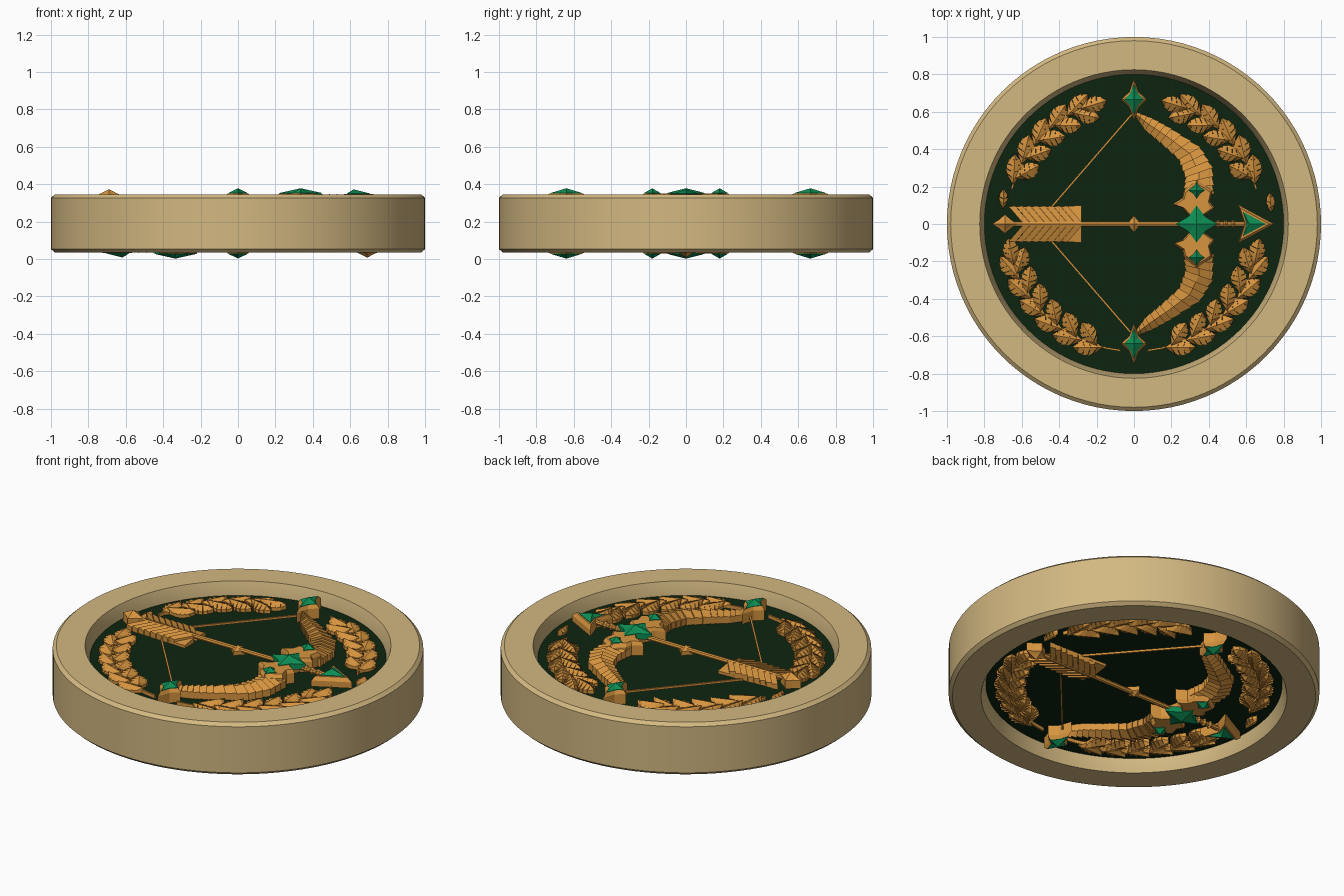
import bpy, bmesh, math
from mathutils import Vector, Matrix

cube = bpy.data.objects.get("Cube")
if cube:
    bpy.data.objects.remove(cube, do_unlink=True)

MID = 0.19      # height of the middle plane
FLOOR = 0.08    # recessed floor, measured from the middle plane


def material(name, rgb, rough=0.5):
    m = bpy.data.materials.new(name)
    m.use_nodes = True
    m.diffuse_color = (*rgb, 1)
    bsdf = m.node_tree.nodes["Principled BSDF"]
    bsdf.inputs["Base Color"].default_value = (*rgb, 1)
    bsdf.inputs["Roughness"].default_value = rough
    return m


SAND = material("pale sand", (0.65, 0.48, 0.22))
GOLD = material("warm gold", (0.68, 0.30, 0.05))
DARK = material("dark green", (0.004, 0.018, 0.005))
GEM = material("emerald", (0.004, 0.27, 0.09))


def finish(bm, name, mat, both_sides=True):
    """Make the object, and its copy turned over for the reverse side."""
    bmesh.ops.remove_doubles(bm, verts=bm.verts, dist=1e-5)
    bmesh.ops.recalc_face_normals(bm, faces=bm.faces)
    me = bpy.data.meshes.new(name)
    bm.to_mesh(me)
    bm.free()
    me.materials.append(mat)
    for side in (("front", 0), ("reverse", math.pi))[: 2 if both_sides else 1]:
        label = f"{name}_{side[0]}" if both_sides else name
        ob = bpy.data.objects.new(label, me)
        ob.location.z = MID
        ob.rotation_euler.y = side[1]
        bpy.context.collection.objects.link(ob)
    return ob


def loft(bm, outline, rings, centre=(0, 0)):
    """Stack scaled copies of a flat outline; rings are (scale, height)."""
    cx, cy = centre
    rows = [[bm.verts.new((cx + (x - cx) * s, cy + (y - cy) * s, z)) for x, y in outline]
            for s, z in rings]
    n = len(outline)
    for a, b in zip(rows, rows[1:]):
        for i in range(n):
            j = (i + 1) % n
            bm.faces.new((a[i], a[j], b[j], b[i]))
    bm.faces.new(rows[0])
    if rings[-1][0] > 0:
        bm.faces.new(rows[-1])


def slab(bm, top, low):
    """Solid under a sloping top face."""
    up = [bm.verts.new(p) for p in top]
    dn = [bm.verts.new((p[0], p[1], low)) for p in top]
    bm.faces.new(up)
    bm.faces.new(dn)
    for i in range(len(top)):
        j = (i + 1) % len(top)
        bm.faces.new((up[i], up[j], dn[j], dn[i]))


def barbs(bm, base, angle, length, width, sweep, count, low, high, sides=(1, -1)):
    """Ridged leaf or feather made of slanted overlapping barbs."""
    base = Vector(base)
    d = Vector((math.cos(angle), math.sin(angle)))
    n = Vector((-d.y, d.x))
    for s in sides:
        for i in range(count):
            t0, t1 = i / count, (i + 1) / count
            r0, r1 = base + d * length * t0, base + d * length * t1
            e0 = r0 + d * sweep * (1 - t0) + n * s * width(t0) * 0.9
            e1 = r1 + d * sweep * (1 - t1) + n * s * width(t1) * 1.05
            drop = (high - low) * 0.6
            slab(bm, [(*r0, high), (*r1, high), (*e1, high - drop * 0.7), (*e0, high - drop)], low)


def star(cx, cy, rx, ry, waist=0.36):
    pts = []
    for k in range(8):
        a, r = k * math.pi / 4, 1 if k % 2 == 0 else waist * 1.41
        pts.append((cx + rx * r * math.cos(a), cy + ry * r * math.sin(a)))
    return pts


def rod(bm, x0, x1, r0, r1, h, sides=8):
    m = Matrix.Translation(((x0 + x1) / 2, 0, h)) @ Matrix.Rotation(math.pi / 2, 4, 'Y')
    bmesh.ops.create_cone(bm, cap_ends=True, segments=sides, radius1=r0, radius2=r1,
                          depth=x1 - x0, matrix=m)


# Outer ring: a turned profile with chamfered rims
bm = bmesh.new()
half = [(0.80, 0.0), (0.80, FLOOR), (0.825, 0.155), (0.98, 0.155), (1.0, 0.137)]
profile = half + [(r, -h) for r, h in reversed(half[1:])]
SEG = 96
rows = [[bm.verts.new((r * math.cos(k * math.tau / SEG), r * math.sin(k * math.tau / SEG), h))
         for r, h in profile] for k in range(SEG)]
for k in range(SEG):
    a, b = rows[k], rows[(k + 1) % SEG]
    for i in range(len(profile)):
        j = (i + 1) % len(profile)
        bm.faces.new((a[i], a[j], b[j], b[i]))
ring = finish(bm, "outer_ring", SAND, False)
bpy.ops.object.select_all(action='DESELECT')
ring.select_set(True)
bpy.context.view_layer.objects.active = ring
bpy.ops.object.shade_smooth_by_angle(angle=math.radians(20))

# Recessed floor disc
bm = bmesh.new()
bmesh.ops.create_cone(bm, cap_ends=True, segments=SEG, radius1=0.805, radius2=0.805, depth=2 * FLOOR)
finish(bm, "floor_disc", DARK, False)

# Bow limbs: overlapping scales between an inner and an outer edge
OUTER = [(0.01, 0.60), (0.10, 0.565), (0.20, 0.51), (0.355, 0.41), (0.42, 0.30), (0.425, 0.16)]
INNER = [(0.01, 0.57), (0.06, 0.50), (0.14, 0.435), (0.24, 0.345), (0.275, 0.25), (0.265, 0.16)]


def along(pts, t):
    f = min(t, 0.9999) * (len(pts) - 1)
    i = int(f)
    return Vector(pts[i]).lerp(Vector(pts[i + 1]), f - i)


bm = bmesh.new()
SCALES = 15
for s in (1, -1):
    for k in range(SCALES):
        edge = []
        for t, grow in ((k / SCALES, 0.94), ((k + 1) / SCALES, 1.06)):
            o, i = along(OUTER, t), along(INNER, t)
            mid = (o + i) / 2
            edge.append([(p.x, s * p.y) for p in (mid + (i - mid) * grow, mid, mid + (o - mid) * grow)])
        (i0, m0, o0), (i1, m1, o1) = edge
        slab(bm, [(*i0, 0.115), (*m0, 0.138), (*m1, 0.15), (*i1, 0.125)], FLOOR)
        slab(bm, [(*o0, 0.115), (*m0, 0.138), (*m1, 0.15), (*o1, 0.125)], FLOOR)
finish(bm, "bow_limbs", GOLD)

# Bow grip: horned pieces meeting at a narrow waist
bm = bmesh.new()
right = [(0.36, 0), (0.372, 0.045), (0.432, 0.085), (0.405, 0.12), (0.42, 0.18)]
left = [(0.335, 0.235), (0.27, 0.18), (0.26, 0.14), (0.205, 0.105), (0.26, 0.085), (0.295, 0.045), (0.305, 0)]
for s in (1, -1):
    loft(bm, [(x, s * y) for x, y in right + left],
         [(1, FLOOR), (1, 0.14), (0.88, 0.16)], (0.335, s * 0.09))
finish(bm, "bow_grip", GOLD)

# Gems in star frames: centre x, y and half sizes
SETTINGS = [("upper_tip", 0, 0.665, 0.07, 0.115), ("lower_tip", 0, -0.64, 0.07, 0.115),
            ("upper_grip", 0.335, 0.18, 0.06, 0.06), ("lower_grip", 0.335, -0.18, 0.06, 0.06),
            ("middle", 0.335, 0, 0.125, 0.11)]
for name, cx, cy, rx, ry in SETTINGS:
    inner = 0.9 if name == "middle" else 0.72
    if name != "middle":
        bm = bmesh.new()
        loft(bm, star(cx, cy, rx, ry), [(1, FLOOR), (1, 0.14), (0.78, 0.16)], (cx, cy))
        finish(bm, name + "_frame", GOLD)
    bm = bmesh.new()
    loft(bm, star(cx, cy, rx * inner, ry * inner, 0.4), [(1, 0.13), (1, 0.163), (0, 0.188)], (cx, cy))
    finish(bm, name + "_gem", GEM)

# Bow string
bm = bmesh.new()
for s in (1, -1):
    a, b = Vector((0.0, s * 0.60)), Vector((-0.52, 0.0))
    n = (b - a).orthogonal().normalized() * 0.005
    slab(bm, [(*p, 0.112) for p in (a + n, b + n, b - n, a - n)], 0.10)
finish(bm, "bow_string", GOLD)

# Arrow shaft with collars and a small centre stud
bm = bmesh.new()
rod(bm, -0.66, 0.62, 0.014, 0.014, 0.135)
for x in (0.45, 0.49, 0.53):
    rod(bm, x - 0.012, x, 0.013, 0.023, 0.135)
    rod(bm, x, x + 0.012, 0.023, 0.013, 0.135)
loft(bm, star(0, 0, 0.045, 0.045, 0.45), [(1, 0.11), (1, 0.135), (0, 0.158)])
finish(bm, "arrow_shaft", GOLD)

# Arrow feathers and nock
bm = bmesh.new()
for s in (1, -1):
    barbs(bm, (-0.59, s * 0.012), 0, 0.31, lambda t: 0.083, 0, 1, 0.10, 0.13, (s,))
    for k in range(8):
        x = -0.60 + k * 0.04
        slab(bm, [(x, s * 0.012, 0.15), (x + 0.038, s * 0.012, 0.142),
                  (x - 0.035, s * 0.097, 0.132), (x - 0.07, s * 0.093, 0.14)], 0.105)
finish(bm, "arrow_feathers", GOLD)
bm = bmesh.new()
loft(bm, star(-0.69, 0, 0.068, 0.052, 0.46), [(1, 0.10), (1, 0.15), (0.65, 0.16), (0, 0.183)], (-0.69, 0))
finish(bm, "arrow_nock", GOLD)

# Arrowhead with its gem
bm = bmesh.new()
head = [(0.75, 0), (0.555, 0.105), (0.59, 0.0), (0.555, -0.105)]
loft(bm, head, [(1, 0.10), (1, 0.135), (0.8, 0.157)], (0.62, 0))
finish(bm, "arrowhead", GOLD)
bm = bmesh.new()
loft(bm, [(0.705, 0), (0.583, 0.065), (0.603, 0), (0.583, -0.065)],
     [(1, 0.13), (1, 0.16), (0, 0.182)], (0.617, 0))
finish(bm, "arrowhead_gem", GEM)

# Laurel wreath: leaf pairs climbing each side, with a gap at the arrow
def leaf_width(t):
    return 0.046 * math.sin(math.pi * min(1, 0.12 + 0.88 * t)) ** 0.8


bm = bmesh.new()
R = 0.68
for s in (1, -1):
    def leaf(deg, splay, length, high):
        a = math.radians(deg)
        heading = a + math.pi / 2 + math.radians(splay)
        if s < 0:
            a, heading = math.pi - a, math.pi - heading
        barbs(bm, (R * math.cos(a), R * math.sin(a)), heading, length,
              leaf_width, 0.03, 5, FLOOR, high)

    for start, count in ((-76, 6), (18, 5)):
        for k in range(count):
            deg = start + k * 10
            leaf(deg, -14, 0.165, 0.112)
            leaf(deg + 3, 40, 0.15, 0.118)
        leaf(start + count * 10 - 3, 8, 0.15, 0.122)
    # stems
    for lo, hi in ((-84, -18), (16, 62)):
        steps = 10
        for k in range(steps):
            quad = []
            for t, r in ((k, R - 0.005), (k + 1, R - 0.005), (k + 1, R + 0.005), (k, R + 0.005)):
                a = math.radians(lo + (hi - lo) * t / steps)
                quad.append((s * r * math.cos(a), r * math.sin(a), 0.1))
            slab(bm, quad, FLOOR)
# lone small leaves beside the arrow
barbs(bm, (0.735, 0.06), math.radians(95), 0.11, lambda t: leaf_width(t) * 0.55, 0.02, 4, FLOOR, 0.11)
barbs(bm, (-0.70, 0.08), math.radians(88), 0.11, lambda t: leaf_width(t) * 0.55, 0.02, 4, FLOOR, 0.11)
finish(bm, "laurel_wreath", GOLD)
